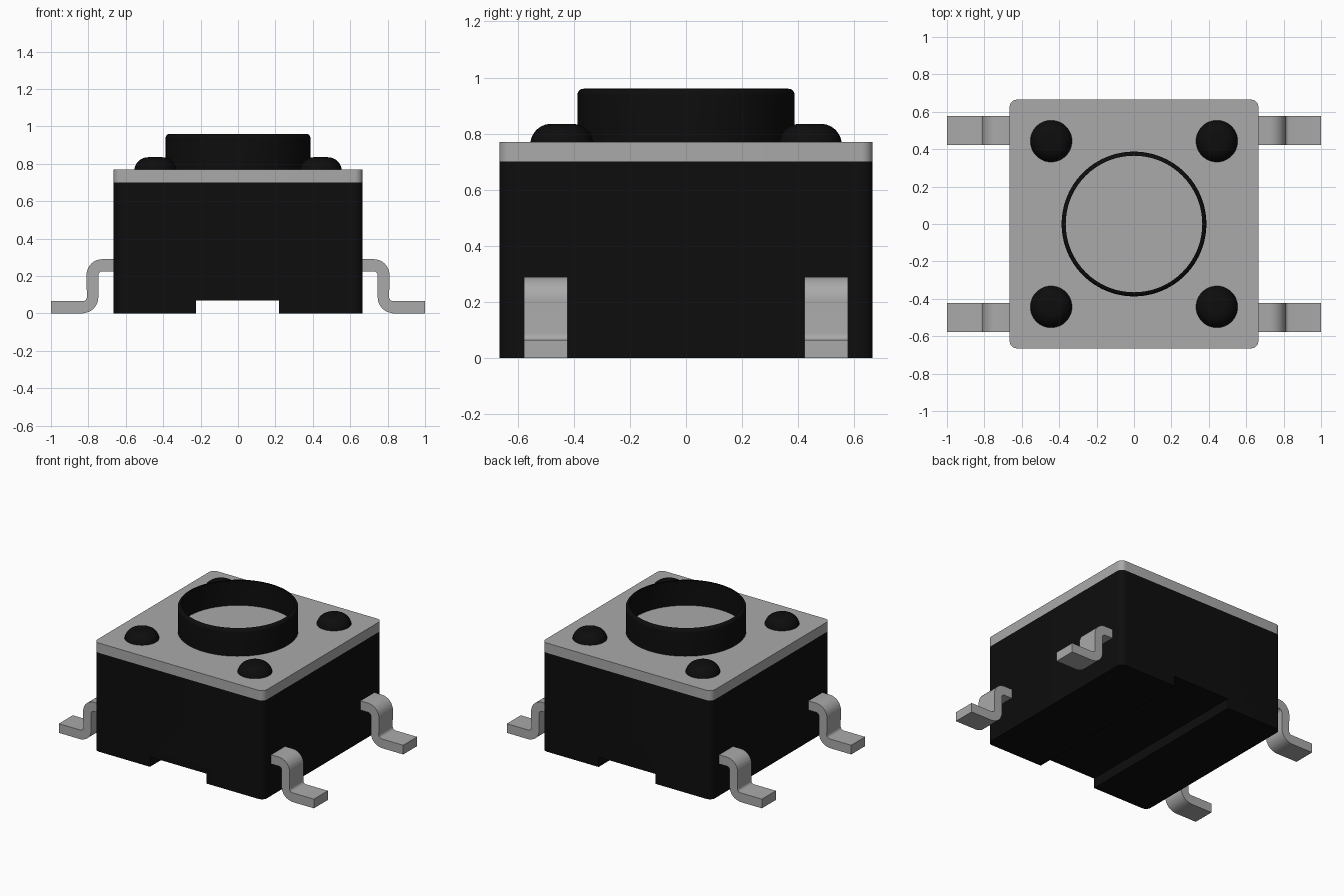
import bpy
import bmesh
import math

cube = bpy.data.objects.get("Cube")
if cube:
    bpy.data.objects.remove(cube, do_unlink=True)


def material(name, rgb, rough, metal=0.0):
    mat = bpy.data.materials.new(name)
    mat.use_nodes = True
    mat.diffuse_color = (*rgb, 1)
    bsdf = mat.node_tree.nodes["Principled BSDF"]
    bsdf.inputs["Base Color"].default_value = (*rgb, 1)
    bsdf.inputs["Roughness"].default_value = rough
    return mat


BLACK = material("black plastic", (0.004, 0.004, 0.004), 0.6)
GREY = material("grey metal", (0.40, 0.40, 0.40), 0.5)


def arc(cx, cy, r, a0, a1, n=8):
    """Points on an arc from angle a0 to a1, in degrees."""
    pts = []
    for i in range(n + 1):
        a = math.radians(a0 + (a1 - a0) * i / n)
        pts.append((cx + r * math.cos(a), cy + r * math.sin(a)))
    return pts


def finish(bm, name, mat, fix_normals=True):
    if fix_normals:
        bmesh.ops.recalc_face_normals(bm, faces=bm.faces)
    mesh = bpy.data.meshes.new(name)
    bm.to_mesh(mesh)
    bm.free()
    mesh.materials.append(mat)
    obj = bpy.data.objects.new(name, mesh)
    bpy.context.collection.objects.link(obj)
    smooth(obj)
    return obj


def smooth(obj):
    bpy.ops.object.select_all(action="DESELECT")
    obj.select_set(True)
    bpy.context.view_layer.objects.active = obj
    bpy.ops.object.shade_smooth_by_angle(angle=math.radians(35))


def prism(name, outline, to_3d, depth, mat):
    """Extrude a closed 2D outline, placed by to_3d, along depth."""
    bm = bmesh.new()
    face = bm.faces.new([bm.verts.new(to_3d(*p)) for p in outline])
    out = bmesh.ops.extrude_face_region(bm, geom=[face])
    top = [v for v in out["geom"] if isinstance(v, bmesh.types.BMVert)]
    bmesh.ops.translate(bm, verts=top, vec=depth)
    return finish(bm, name, mat)


def lathe(name, profile, mat, loc, steps=64):
    """Spin a (radius, z) profile about the vertical axis."""
    bm = bmesh.new()
    verts = [bm.verts.new((r, 0, z)) for r, z in profile]
    edges = [bm.edges.new(pair) for pair in zip(verts, verts[1:])]
    bmesh.ops.spin(bm, geom=verts + edges, cent=(0, 0, 0), axis=(0, 0, 1),
                   angle=math.tau, steps=steps, use_duplicate=False)
    bmesh.ops.remove_doubles(bm, verts=bm.verts, dist=1e-5)
    obj = finish(bm, name, mat)
    obj.location = loc
    return obj


# Square footprint with rounded corners
HALF, R = 0.665, 0.04
C = HALF - R
square = (arc(C, C, R, 0, 90) + arc(-C, C, R, 90, 180)
          + arc(-C, -C, R, 180, 270) + arc(C, -C, R, 270, 360))

# Housing with a channel cut through its underside
housing = prism("housing", square, lambda x, y: (x, y, 0), (0, 0, 0.70), BLACK)
channel = [(-0.225, -0.1), (0.22, -0.1), (0.22, 0.07), (-0.225, 0.07)]
cutter = prism("channel_cutter", channel, lambda x, z: (x, -1, z), (0, 2, 0), BLACK)
cutter.hide_render = True
cut = housing.modifiers.new("channel", "BOOLEAN")
cut.operation = "DIFFERENCE"
cut.solver = "EXACT"
cut.object = cutter
bpy.context.view_layer.objects.active = housing
bpy.ops.object.modifier_apply(modifier=cut.name)
bpy.data.objects.remove(cutter, do_unlink=True)
smooth(housing)

# Metal cover plate
prism("cover_plate", square, lambda x, y: (x, y, 0.70), (0, 0, 0.07), GREY)

# Open button collar: a thin wall with a rounded lip
lathe("button_collar", [(0.387, 0.77)] + arc(0.365, 0.938, 0.022, 0, 90),
      BLACK, (0, 0, 0), 96)

# Domed corner posts
dome = [(0.112, 0.768)] + arc(0.037, 0.76, 0.075, 8, 90, 10) + [(0, 0.835)]
for x, side in ((0.443, "left"), (-0.443, "right")):
    for y, end in ((-0.443, "front"), (0.443, "back")):
        lathe(f"{end}_{side}_post", dome, BLACK, (x, y, 0), 48)

# Bent leads: shoulder, drop and flat foot, mirrored to both sides
lead = ([(0.62, 0.29)] + arc(0.725, 0.205, 0.085, 90, 0)
        + arc(0.83, 0.087, 0.022, 180, 270, 5)
        + [(1.0, 0.065), (1.0, 0.0)]
        + arc(0.83, 0.085, 0.083, 270, 180)
        + arc(0.725, 0.203, 0.022, 0, 90, 5) + [(0.62, 0.225)])
lead[-len(arc(0, 0, 1, 0, 1)) - 7] = (0.83, 0.0)
for sign, side in ((1, "left"), (-1, "right")):
    for y, end in ((-0.5, "front"), (0.5, "back")):
        prism(f"{end}_{side}_lead", lead,
              lambda x, z: (sign * x, y - 0.078, z), (0, 0.156, 0), GREY)
